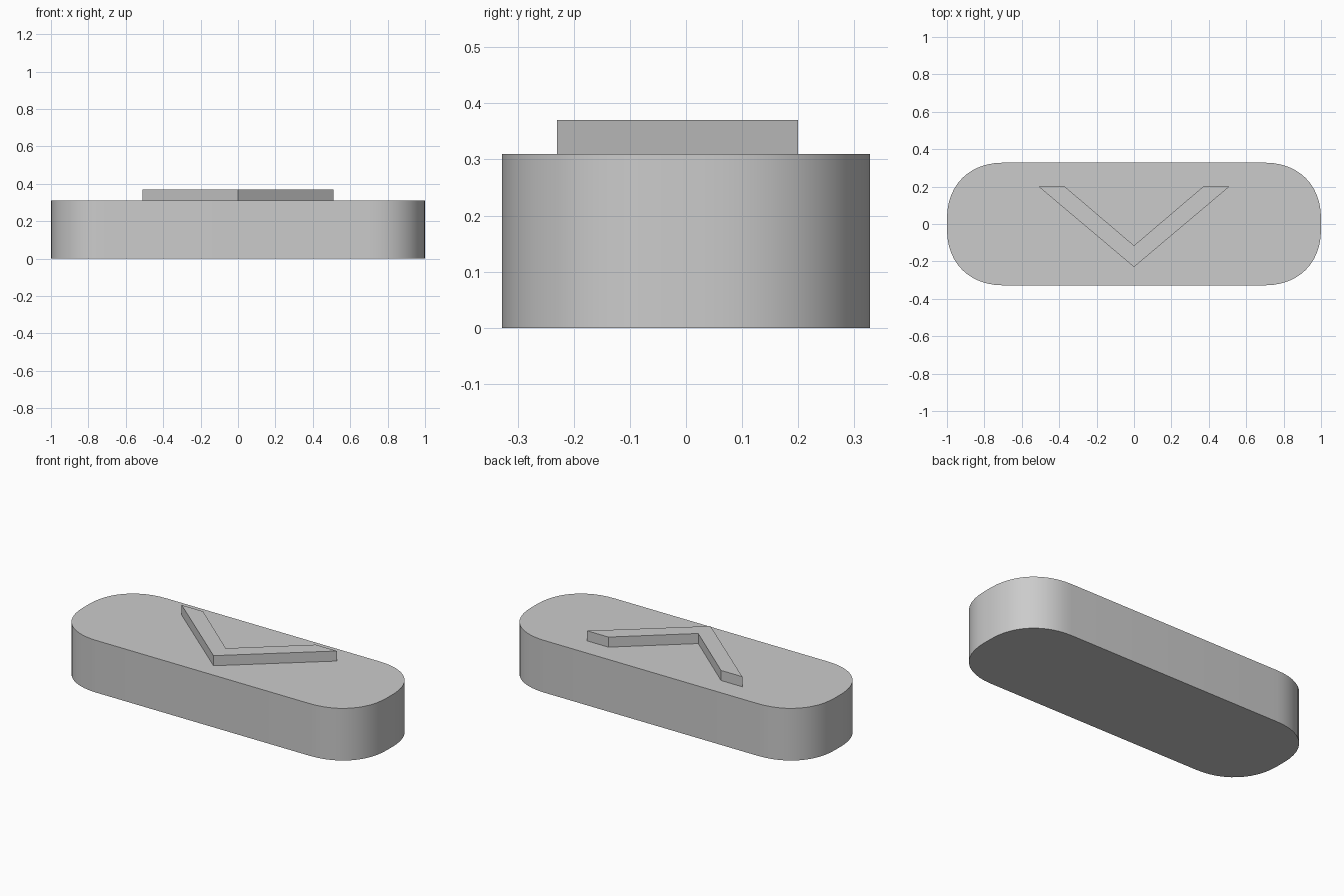
import bpy
import bmesh
import math
from mathutils import Vector
from mathutils.geometry import interpolate_bezier

if "Cube" in bpy.data.objects:
    bpy.data.objects.remove(bpy.data.objects["Cube"], do_unlink=True)

HALF_X, HALF_Y = 1.0, 0.328
BASE_TOP, CHEVRON_TOP = 0.31, 0.37

grey = bpy.data.materials.new("plain_grey")
grey.use_nodes = True
colour = (0.6, 0.6, 0.6, 1)
grey.diffuse_color = colour
grey.node_tree.nodes["Principled BSDF"].inputs["Base Color"].default_value = colour


def extrude_outline(name, outline, bottom, top):
    """Make a closed prism from an anticlockwise outline."""
    bm = bmesh.new()
    face = bm.faces.new([bm.verts.new((x, y, bottom)) for x, y in outline])
    result = bmesh.ops.extrude_face_region(bm, geom=[face], use_keep_orig=True)
    raised = [v for v in result["geom"] if isinstance(v, bmesh.types.BMVert)]
    bmesh.ops.translate(bm, verts=raised, vec=(0, 0, top - bottom))
    bmesh.ops.recalc_face_normals(bm, faces=bm.faces)
    mesh = bpy.data.meshes.new(name)
    bm.to_mesh(mesh)
    bm.free()
    mesh.materials.append(grey)
    obj = bpy.data.objects.new(name, mesh)
    bpy.context.collection.objects.link(obj)
    return obj


# Rounded base: one soft corner, mirrored round all four quadrants
start, end = Vector((HALF_X, 0.03)), Vector((0.70, HALF_Y))
corner_tip = Vector((HALF_X, HALF_Y))
corner = interpolate_bezier(start, start.lerp(corner_tip, 0.6),
                            end.lerp(corner_tip, 0.6), end, 13)
right_half = [(p.x, p.y) for p in corner]
upper = right_half + [(-x, y) for x, y in reversed(right_half)]
base = extrude_outline("base", upper + [(-x, -y) for x, y in upper], 0, BASE_TOP)

# Smooth wall with crisp rims
bpy.ops.object.select_all(action="DESELECT")
base.select_set(True)
bpy.context.view_layer.objects.active = base
bpy.ops.object.shade_smooth_by_angle(angle=math.radians(30))

# Raised chevron pointing to the front
extrude_outline("chevron", [(0, -0.23), (0.51, 0.2), (0.37, 0.2),
                            (0, -0.115), (-0.37, 0.2), (-0.51, 0.2)],
                BASE_TOP, CHEVRON_TOP)
